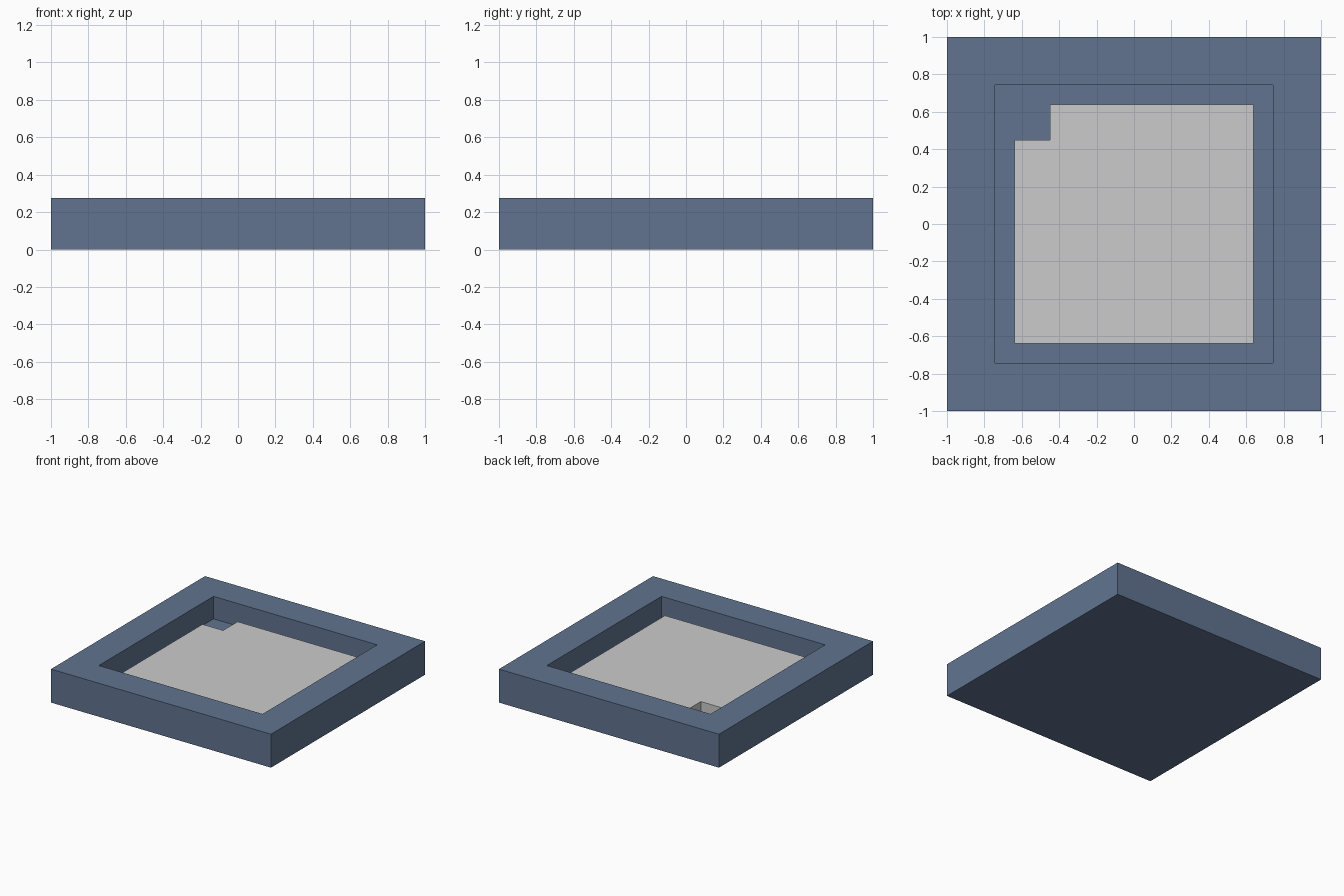
import bpy
import bmesh

if "Cube" in bpy.data.objects:
    bpy.data.objects.remove(bpy.data.objects["Cube"])

H = 0.275        # overall height
INNER = 0.638    # half width of the recess
FLOOR = 0.09     # recess floor height
PANEL_TOP = 0.186
NOTCH = 0.188    # corner cut-out of the panel


def finish(bm, name, mat=None):
    bmesh.ops.recalc_face_normals(bm, faces=bm.faces)
    mesh = bpy.data.meshes.new(name)
    bm.to_mesh(mesh)
    bm.free()
    obj = bpy.data.objects.new(name, mesh)
    bpy.context.collection.objects.link(obj)
    if mat:
        mesh.materials.append(mat)
    return obj


def prism(bm, points, z0, z1):
    face = bm.faces.new([bm.verts.new((x, y, z0)) for x, y in points])
    ext = bmesh.ops.extrude_face_region(bm, geom=[face])
    verts = [g for g in ext["geom"] if isinstance(g, bmesh.types.BMVert)]
    bmesh.ops.translate(bm, verts=verts, vec=(0, 0, z1 - z0))


blue = bpy.data.materials.new("slate_blue")
blue.diffuse_color = (0.12, 0.175, 0.28, 1)
blue.use_nodes = True
blue.node_tree.nodes["Principled BSDF"].inputs["Base Color"].default_value = blue.diffuse_color

# Tray: square block with a sunken square recess in the top
bm = bmesh.new()
prism(bm, [(-1, -1), (1, -1), (1, 1), (-1, 1)], 0, H)
bmesh.ops.recalc_face_normals(bm, faces=bm.faces)
top = max(bm.faces, key=lambda f: f.calc_center_median().z)
bmesh.ops.inset_individual(bm, faces=[top], thickness=1 - INNER)
ext = bmesh.ops.extrude_discrete_faces(bm, faces=[top])
bmesh.ops.translate(bm, verts=ext["faces"][0].verts, vec=(0, 0, FLOOR - H))
finish(bm, "tray", blue)

# Panel: fills the recess, with one square corner cut away
a, n = INNER, INNER - NOTCH
bm = bmesh.new()
prism(bm, [(-a, -a), (a, -a), (a, a), (-n, a), (-n, n), (-a, n)], FLOOR, PANEL_TOP)
finish(bm, "panel")
